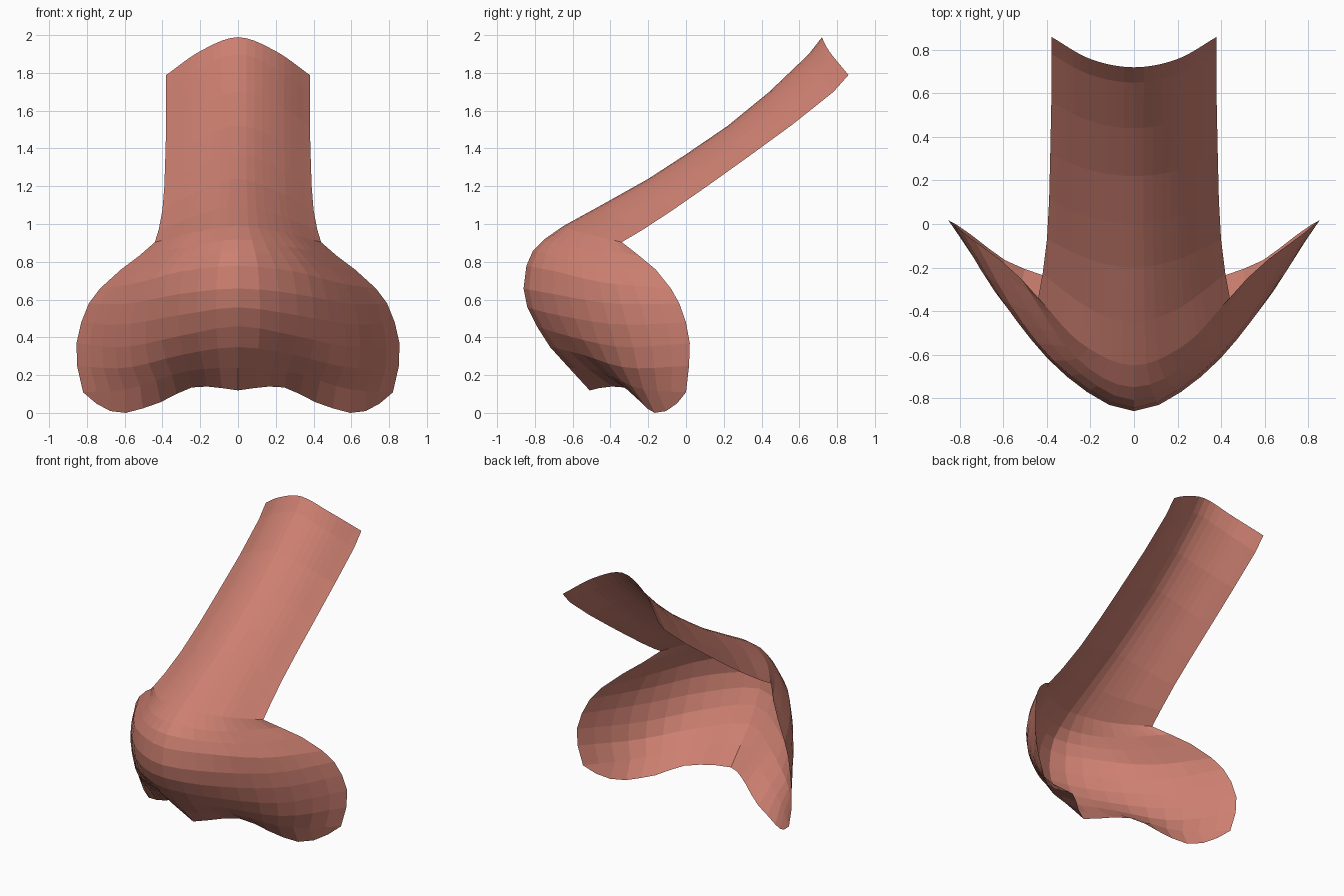
import bpy, bmesh
from mathutils import Vector

if "Cube" in bpy.data.objects:
    bpy.data.objects.remove(bpy.data.objects["Cube"])

SEGMENTS = 10  # columns per half


def spline(points, steps=12):
    """Half cross-section: smooth curve from the centre line to the edge."""
    p = [Vector(q) for q in points]
    mirror = Vector((-p[1].x, p[1].y, p[1].z))
    p = [mirror] + p + [2 * p[-1] - p[-2]]
    out = [p[1]]
    for a, b, c, d in zip(p, p[1:], p[2:], p[3:]):
        for i in range(1, steps + 1):
            t = i / steps
            out.append(0.5 * (2 * b + (c - a) * t + (2 * a - 5 * b + 4 * c - d) * t * t
                              + (3 * b - a - 3 * c + d) * t ** 3))
    return out


def resample(curve, count):
    """Points evenly spaced along the curve."""
    dist = [0.0]
    for a, b in zip(curve, curve[1:]):
        dist.append(dist[-1] + (b - a).length)
    result, j = [], 0
    for i in range(count + 1):
        target = dist[-1] * i / count
        while j < len(curve) - 2 and dist[j + 1] < target:
            j += 1
        f = (target - dist[j]) / max(dist[j + 1] - dist[j], 1e-9)
        result.append(curve[j].lerp(curve[j + 1], min(f, 1)))
    return result


# Bridge: ridge (y, z) and edge (x, y, z), from the top down
bridge = [
    ((0.72, 2.00), (0.38, 0.86, 1.80)),
    ((0.65, 1.91), (0.38, 0.78, 1.71)),
    ((0.44, 1.71), (0.38, 0.56, 1.535)),
    ((0.22, 1.53), (0.385, 0.32, 1.36)),
    ((0.00, 1.38), (0.39, 0.11, 1.21)),
    ((-0.20, 1.25), (0.40, -0.07, 1.085)),
    ((-0.45, 1.11), (0.42, -0.23, 0.98)),
]
rows = []
for (y, z), e in bridge:
    mid = (0.2, y + 0.27 * (e[1] - y), z + 0.37 * (e[2] - z))
    rows.append([(0, y, z), mid, e])

# Tip and wings: sections fanning out around the nostrils
rows += [
    [(0, -0.65, 1.00), (0.24, -0.55, 0.965), (0.44, -0.34, 0.915)],
    [(0, -0.75, 0.93), (0.27, -0.61, 0.89), (0.52, -0.25, 0.845)],
    [(0, -0.81, 0.87), (0.28, -0.66, 0.83), (0.47, -0.42, 0.79), (0.62, -0.16, 0.77)],
    [(0, -0.845, 0.79), (0.30, -0.69, 0.76), (0.53, -0.43, 0.70), (0.73, -0.08, 0.67)],
    [(0, -0.86, 0.67), (0.31, -0.70, 0.64), (0.58, -0.39, 0.59), (0.79, -0.035, 0.59)],
    [(0, -0.84, 0.57), (0.30, -0.685, 0.53), (0.60, -0.365, 0.48), (0.83, 0.0, 0.49)],
    [(0, -0.79, 0.47), (0.30, -0.63, 0.42), (0.60, -0.34, 0.36), (0.855, 0.02, 0.38)],
    [(0, -0.72, 0.36), (0.29, -0.55, 0.32), (0.59, -0.31, 0.25), (0.852, 0.016, 0.26)],
    [(0, -0.62, 0.25), (0.28, -0.44, 0.23), (0.57, -0.25, 0.14), (0.82, 0.0, 0.12)],
]
# Lower rim, curving up under the tip
rows.append([(0, -0.51, 0.13), (0.14, -0.41, 0.15), (0.27, -0.31, 0.14), (0.38, -0.25, 0.08),
             (0.52, -0.20, 0.03), (0.62, -0.15, 0.01), (0.72, -0.07, 0.04), (0.82, 0.0, 0.12)])

# Open shell skinned over the mirrored sections
bm = bmesh.new()
grid = []
for row in rows:
    half = resample(spline(row), SEGMENTS)
    full = [Vector((-p.x, p.y, p.z)) for p in reversed(half[1:])] + half
    grid.append([bm.verts.new(p) for p in full])
for upper, lower in zip(grid, grid[1:]):
    for i in range(len(upper) - 1):
        bm.faces.new((upper[i], lower[i], lower[i + 1], upper[i + 1]))
bmesh.ops.remove_doubles(bm, verts=bm.verts, dist=0.0005)
low = min(v.co.z for v in bm.verts)
bmesh.ops.translate(bm, verts=bm.verts, vec=(0, 0, -low))

mesh = bpy.data.meshes.new("nose")
bm.to_mesh(mesh)
bm.free()
nose = bpy.data.objects.new("nose", mesh)
bpy.context.collection.objects.link(nose)

skin = bpy.data.materials.new("salmon skin")
skin.diffuse_color = (0.61, 0.215, 0.165, 1)
skin.use_nodes = True
skin.node_tree.nodes["Principled BSDF"].inputs["Base Color"].default_value = skin.diffuse_color
mesh.materials.append(skin)
